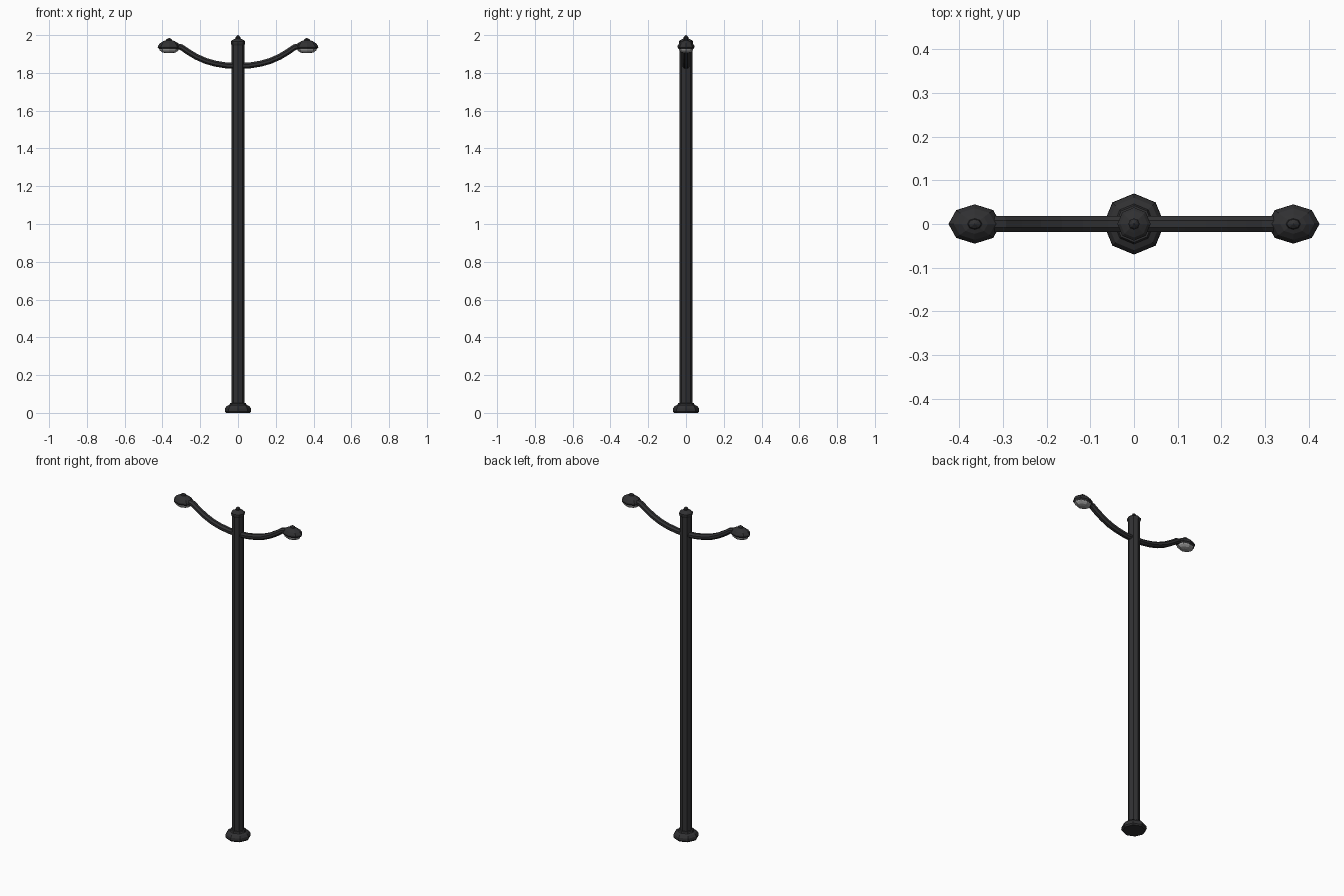
import bpy, bmesh, math
from mathutils import Vector

if "Cube" in bpy.data.objects:
    bpy.data.objects.remove(bpy.data.objects["Cube"])


def material(name, color):
    m = bpy.data.materials.new(name)
    m.diffuse_color = (*color, 1)
    m.use_nodes = True
    m.node_tree.nodes["Principled BSDF"].inputs["Base Color"].default_value = m.diffuse_color
    return m


IRON = material("dark_iron", (0.03, 0.03, 0.032))
GLASS = material("lens_grey", (0.3, 0.3, 0.3))


def finish(name, bm, mat):
    bmesh.ops.recalc_face_normals(bm, faces=bm.faces)
    me = bpy.data.meshes.new(name)
    bm.to_mesh(me)
    bm.free()
    me.materials.append(mat)
    ob = bpy.data.objects.new(name, me)
    bpy.context.collection.objects.link(ob)
    return ob


def skin(bm, rings):
    # Bridge successive vertex rings and cap both ends
    n = len(rings[0])
    for a, b in zip(rings, rings[1:]):
        for i in range(n):
            j = (i + 1) % n
            bm.faces.new((a[i], a[j], b[j], b[i]))
    bm.faces.new(rings[0])
    bm.faces.new(rings[-1])


def lathe(name, profile, mat=IRON, cx=0, sx=1, sy=1, n=8):
    bm = bmesh.new()
    rings = []
    for r, z in profile:
        rings.append([bm.verts.new((cx + sx * r * math.cos(math.tau * i / n),
                                    sy * r * math.sin(math.tau * i / n), z))
                      for i in range(n)])
    skin(bm, rings)
    return finish(name, bm, mat)


def tube(name, path, ry, rz, n=8):
    # Sweep an octagonal section along a path in the xz plane
    pts = [Vector((x, 0, z)) for x, z in path]
    bm = bmesh.new()
    rings = []
    for k, p in enumerate(pts):
        t = (pts[min(k + 1, len(pts) - 1)] - pts[max(k - 1, 0)]).normalized()
        up = Vector((-t.z, 0, t.x))
        rings.append([])
        for i in range(n):
            a = math.tau * (i + 0.5) / n
            rings[-1].append(bm.verts.new(
                p + up * rz * math.sin(a) + Vector((0, ry * math.cos(a), 0))))
    skin(bm, rings)
    return finish(name, bm, IRON)


# Foot, octagonal pole and top cap
lathe("base", [(0.064, 0), (0.07, 0.008), (0.069, 0.024), (0.06, 0.036),
               (0.046, 0.042), (0.042, 0.051), (0.033, 0.052)])
lathe("pole", [(0.034, 0.04), (0.034, 1.96)])
lathe("pole_cap", [(0.034, 1.945), (0.038, 1.955), (0.038, 1.966),
                   (0.031, 1.973), (0.021, 1.978), (0.012, 1.982),
                   (0.013, 1.988), (0.009, 1.994), (0.001, 2.0)])

# Curved arms with lamp heads on both sides
ARM = [(0.0, 1.837), (0.06, 1.839), (0.12, 1.849), (0.17, 1.863),
       (0.22, 1.885), (0.265, 1.912), (0.3, 1.936), (0.33, 1.942)]
for side, s in (("left", -1), ("right", 1)):
    tube(side + "_arm", [(s * x, z) for x, z in ARM], 0.02, 0.017)
    lamp = dict(cx=s * 0.365, sx=0.06, sy=0.045)
    lathe(side + "_lamp_hood",
          [(0.86, 1.926), (1.0, 1.935), (0.98, 1.943), (0.8, 1.957),
           (0.5, 1.968), (0.28, 1.972), (0.24, 1.978), (0.02, 1.985)], **lamp)
    lathe(side + "_lamp_lens",
          [(0.3, 1.904), (0.62, 1.909), (0.82, 1.919), (0.86, 1.928)],
          GLASS, **lamp)
